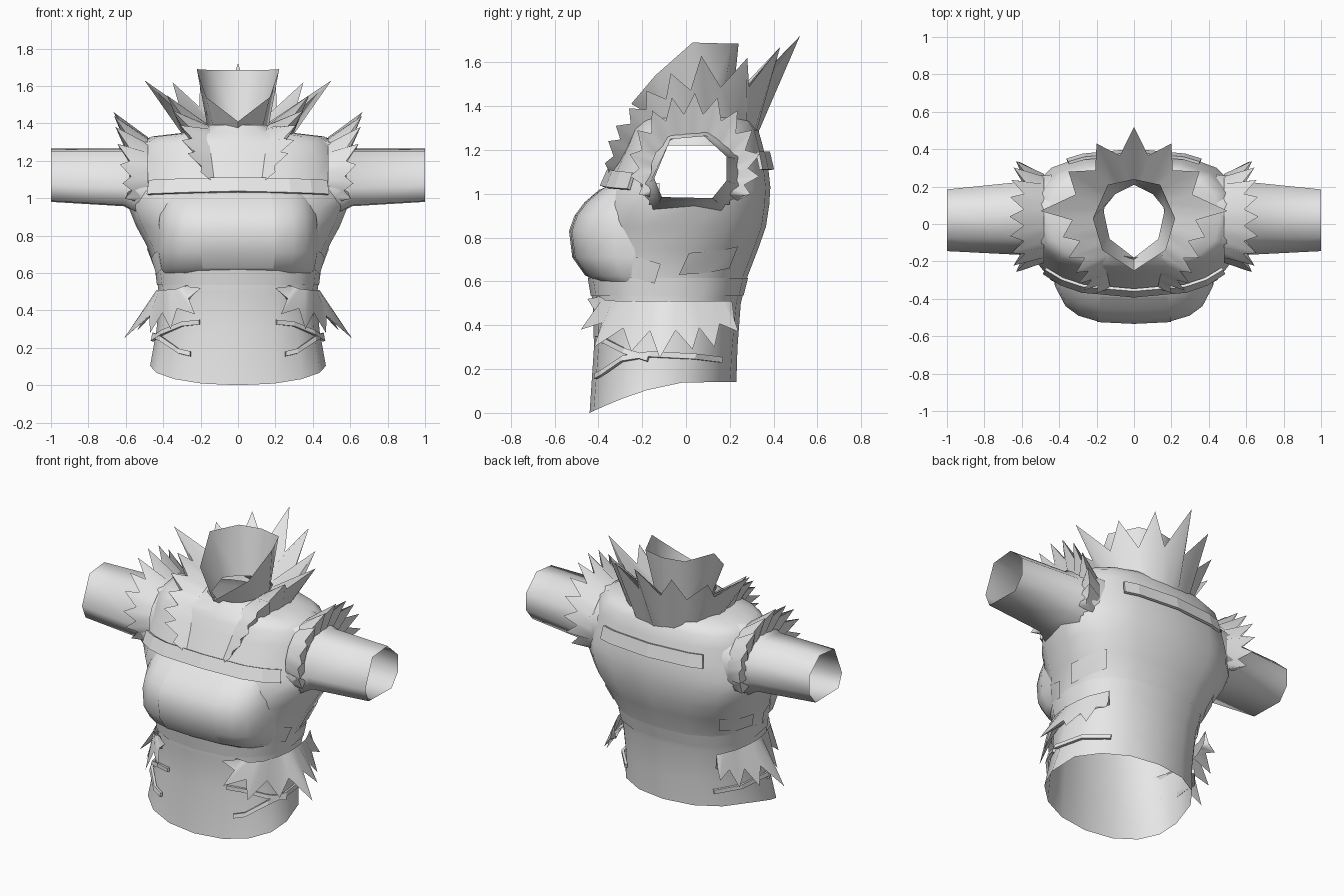
import bpy, bmesh, math
from mathutils import Vector as V

if "Cube" in bpy.data.objects:
    bpy.data.objects.remove(bpy.data.objects["Cube"])

grey = bpy.data.materials.new("plain grey")
grey.diffuse_color = (0.8, 0.8, 0.8, 1)
grey.use_nodes = True
grey.node_tree.nodes["Principled BSDF"].inputs["Base Color"].default_value = grey.diffuse_color


def make(name, verts, faces, angle=40, thick=0):
    """Mesh object with clean normals and smooth shading up to an angle."""
    me = bpy.data.meshes.new(name)
    me.from_pydata([tuple(v) for v in verts], [], faces)
    bm = bmesh.new()
    bm.from_mesh(me)
    bmesh.ops.remove_doubles(bm, verts=bm.verts, dist=0.0005)
    bmesh.ops.recalc_face_normals(bm, faces=bm.faces)
    bm.to_mesh(me)
    bm.free()
    if thick:
        me.shade_flat()
    else:
        me.shade_smooth()
        me.set_sharp_from_angle(angle=math.radians(angle))
    me.materials.append(grey)
    ob = bpy.data.objects.new(name, me)
    bpy.context.collection.objects.link(ob)
    if thick:
        mod = ob.modifiers.new("thickness", 'SOLIDIFY')
        mod.thickness = thick
        mod.offset = 0
    return ob


def loft(name, rows, closed=True, keep=None, **kw):
    """Skin a list of equal-length point rows."""
    n = len(rows[0])
    verts = [V(p) for r in rows for p in r]
    faces = []
    for i in range(len(rows) - 1):
        for j in range(n if closed else n - 1):
            k = (j + 1) % n
            f = [i * n + j, i * n + k, (i + 1) * n + k, (i + 1) * n + j]
            if keep is None or keep(sum((verts[q] for q in f), V()) / 4):
                faces.append(f)
    return make(name, verts, faces, **kw)


def flip(pts, s):
    return [(p[0] * s, p[1], p[2]) for p in pts]


# torso profile: height, front y, back y, half width, widest y, roundness
RINGS = [(.14, -.44, .23, .47, -.18, .93), (.3, -.42, .235, .435, -.12, .88),
         (.5, -.425, .25, .425, -.08, .8), (.62, -.445, .28, .44, -.06, .8),
         (.75, -.42, .33, .49, 0, .8), (.85, -.42, .365, .545, .04, .8),
         (.95, -.41, .38, .585, .04, .8), (1.03, -.37, .385, .58, .04, .8),
         (1.12, -.33, .375, .56, .03, .8), (1.22, -.28, .35, .54, .03, .8),
         (1.29, -.25, .33, .52, .03, .8), (1.33, -.225, .3, .46, .03, .8),
         (1.35, -.21, .27, .29, .03, .8), (1.39, -.18, .21, .165, .03, .8)]


def power(v, p):
    return math.copysign(abs(v) ** p, v)


def surf(deg, z, off=0.0):
    """Point on the torso; angle 0 is front, 90 is +x."""
    z0 = min(max(z, RINGS[0][0]), RINGS[-1][0])
    for a, b in zip(RINGS, RINGS[1:]):
        if z0 <= b[0]:
            break
    t = (z0 - a[0]) / (b[0] - a[0])
    _, yf, yb, hw, cy, e = [u + (w - u) * t for u, w in zip(a, b)]
    s, c = math.sin(math.radians(deg)), math.cos(math.radians(deg))
    d = cy - yf if c > 0 else yb - cy
    r = V((hw * power(s, e), -d * power(c, e), 0))
    r += r.normalized() * off
    return V((r.x, cy + r.y, z))


# torso shell with a dipping hem and open armholes
ANG = [i * 22.5 for i in range(16)]
rows = [[surf(a, r[0]) for a in ANG] for r in RINGS]
for p in rows[0]:
    p.z = .14 - .14 * (max(0, -p.y) / .44) ** 1.5


def outside_armhole(c):
    return abs(c.x) < .4 or ((c.y - .02) / .2) ** 2 + ((c.z - 1.1) / .16) ** 2 > 1


loft("torso", rows, keep=outside_armhole)

# padded chest piece and its centre panel
BUST = [(.60, -.41, .41), (.625, -.455, .425), (.71, -.515, .44), (.83, -.53, .44),
        (.90, -.505, .435), (.96, -.46, .42), (1.02, -.39, .40), (1.05, -.33, .38)]


def bust_rows(angles, off=0, rings=BUST):
    out = []
    for z, yf, hw in rings:
        out.append([((hw + off) * power(math.sin(math.radians(a)), .62),
                     -.12 + (yf + .12 - off) * power(math.cos(math.radians(a)), .62), z)
                    for a in angles])
    return out


loft("chest_pad", bust_rows([-90, -70, -48, -32, -15.6, 0, 15.6, 32, 48, 70, 90]),
     closed=False, angle=60)
loft("chest_panel", bust_rows([-15.6, 0, 15.6], .004, BUST[1:7]), closed=False, angle=60)


def strap(name, pts, height, off=.012, closed=False, s=1, thick=.016):
    """Band on the torso through (angle, lower height) points."""
    low = flip([surf(a, z, off) for a, z in pts], s)
    high = flip([surf(a, z + height, off) for a, z in pts], s)
    loft(name, [low, high], closed=closed, thick=thick)


strap("waist_belt", [(a, .535) for a in ANG], .08, .004, True, thick=0)
strap("chest_strap", [(a, 1.035 - abs(a) * .0003) for a in (-50, -36, -22.5, 0, 22.5, 36, 50)],
      .075, .018)
strap("back_strap", [(a, 1.11) for a in (147, 157.5, 180, 202.5, 213)], .08, .018)

# seven-sided sleeve section as (y, z)
SLEEVE = [(-.145, 1.07), (-.07, 1.25), (.08, 1.265), (.185, 1.17),
          (.185, 1.06), (.12, .98), (-.11, .985)]


def sleeve_row(x, ky, kz, cy, cz):
    return [(x, cy + (y - .02) * ky, cz + (z - 1.12) * kz) for y, z in SLEEVE]


def edges(roots):
    """Boundary points between neighbouring roots, with extended ends."""
    mids = [(a + b) / 2 for a, b in zip(roots, roots[1:])]
    return [roots[0] * 1.5 - roots[1] * .5] + mids + [roots[-1] * 1.5 - roots[-2] * .5]


def fur(name, outer, inner, tips, v=.5):
    """Jagged fur volume: spikes rising from an outer and an inner root line."""
    outer, inner, tips = [[V(p) for p in q] for q in (outer, inner, tips)]
    n = len(tips)
    eo, ei = edges(outer), edges(inner)
    valley = []
    for i in range(n + 1):
        t = (tips[max(i - 1, 0)] + tips[min(i, n - 1)]) / 2
        valley.append(((eo[i] + ei[i]) / 2).lerp(t, v))
    m = n + 1
    verts = eo + ei + valley + outer + inner + tips
    faces = []
    for i in range(n):
        o, k, t = 3 * m + i, 3 * m + n + i, 3 * m + 2 * n + i
        for e, r in ((i, o), (m + i, k)):
            faces += [(e, r, t, 2 * m + i), (r, e + 1, 2 * m + i + 1, t)]
    for i in (0, n):
        faces.append((i, m + i, 2 * m + i))
    make(name, verts, faces, angle=75)


# hip fur, front to back
HIP_TOP = [(.29, -.39, .53), (.33, -.37, .515), (.385, -.30, .51), (.42, -.2, .51),
           (.435, -.1, .51), (.43, 0, .51), (.415, .09, .51), (.38, .17, .51)]
HIP_TIP = [(.2, -.45, .52), (.23, -.48, .38), (.36, -.42, .30), (.47, -.25, .28),
           (.61, -.12, .25), (.54, .03, .29), (.47, .13, .30), (.41, .24, .37)]
HIP_LOW = [(x * .97, y * .97, z - .09) for x, y, z in HIP_TOP]

for side, s in (("right", 1), ("left", -1)):
    # sleeve, stepping in from the shoulder
    loft(side + "_sleeve", [flip(sleeve_row(*r), s) for r in
                            ((.44, 1.45, 1.45, .025, 1.12), (.53, 1.4, 1.4, .025, 1.11),
                             (.61, 1.18, 1.08, .03, 1.108), (1.0, 1, 1, .02, 1.12))], angle=100)
    # shoulder fur, from the front over the top to the back
    arc = [math.radians(-32 + i * 244 / 12) for i in range(13)]
    top = [(.48, .03 + .24 * math.cos(a), 1.11 + .215 * math.sin(a)) for a in arc]
    low = [(.58, .03 + .19 * math.cos(a), 1.11 + .16 * math.sin(a)) for a in arc]
    tip = [(.625 + .04 * math.sin(a), .04 + .3 * math.cos(a),
            1.13 + (.33 if math.sin(a) > 0 else .25) * math.sin(a)) for a in arc]
    fur(side + "_shoulder_fur", flip(top, s), flip(low, s), flip(tip, s), .45)
    # hip fur and crossed hip straps
    fur(side + "_hip_fur", flip(HIP_TOP, s), flip(HIP_LOW, s), flip(HIP_TIP, s), .45)
    strap(side + "_upper_hip_strap", [(24, .325), (39, .315), (62, .27), (85, .235)], .025, s=s)
    strap(side + "_lower_hip_strap", [(30, .155), (40, .17), (62, .235), (85, .255),
                                      (115, .245), (140, .23)], .025, s=s)
    # side flaps under the arm
    strap(side + "_rear_flap", [(92, .63), (112, .64), (130, .66)], .10, .005, s=s, thick=0)
    strap(side + "_front_flap", [(45, .65), (66, .62), (82, .59)], .09, .004, s=s, thick=0)

# collar fur: back centre round to the lapels, mirrored
OUT = [(0, .33, 1.28), (.13, .31, 1.28), (.23, .24, 1.30), (.29, .1, 1.33), (.29, -.02, 1.33),
       (.27, -.13, 1.32), (.24, -.2, 1.29), (.22, -.25, 1.24), (.2, -.28, 1.18), (.16, -.32, 1.12)]
INN = [(0, .22, 1.40), (.08, .2, 1.40), (.14, .15, 1.40), (.17, .08, 1.40), (.17, 0, 1.40),
       (.16, -.09, 1.39), (.15, -.17, 1.37), (.15, -.25, 1.27), (.14, -.28, 1.2), (.13, -.325, 1.12)]
TIP = [(0, .52, 1.72), (.2, .43, 1.67), (.35, .28, 1.62), (.5, .07, 1.63), (.38, -.07, 1.55),
       (.35, -.18, 1.47), (.31, -.26, 1.39), (.3, -.32, 1.31), (.27, -.355, 1.24), (.2, -.37, 1.14)]
fur("collar_fur", *[flip(q[:0:-1], -1) + q for q in (OUT, INN, TIP)], .48)

# flared neck collar with a low front point
LOW = [(0, -.18, 1.37), (.13, -.08, 1.37), (.165, .08, 1.39), (.1, .16, 1.39), (0, .21, 1.39)]
RIM = [(0, -.25, 1.41), (.17, -.14, 1.54), (.22, .03, 1.69), (.14, .21, 1.685), (0, .24, 1.685)]
loft("neck_collar", [h + flip(h[-2:0:-1], -1) for h in (LOW, RIM)], angle=55)
